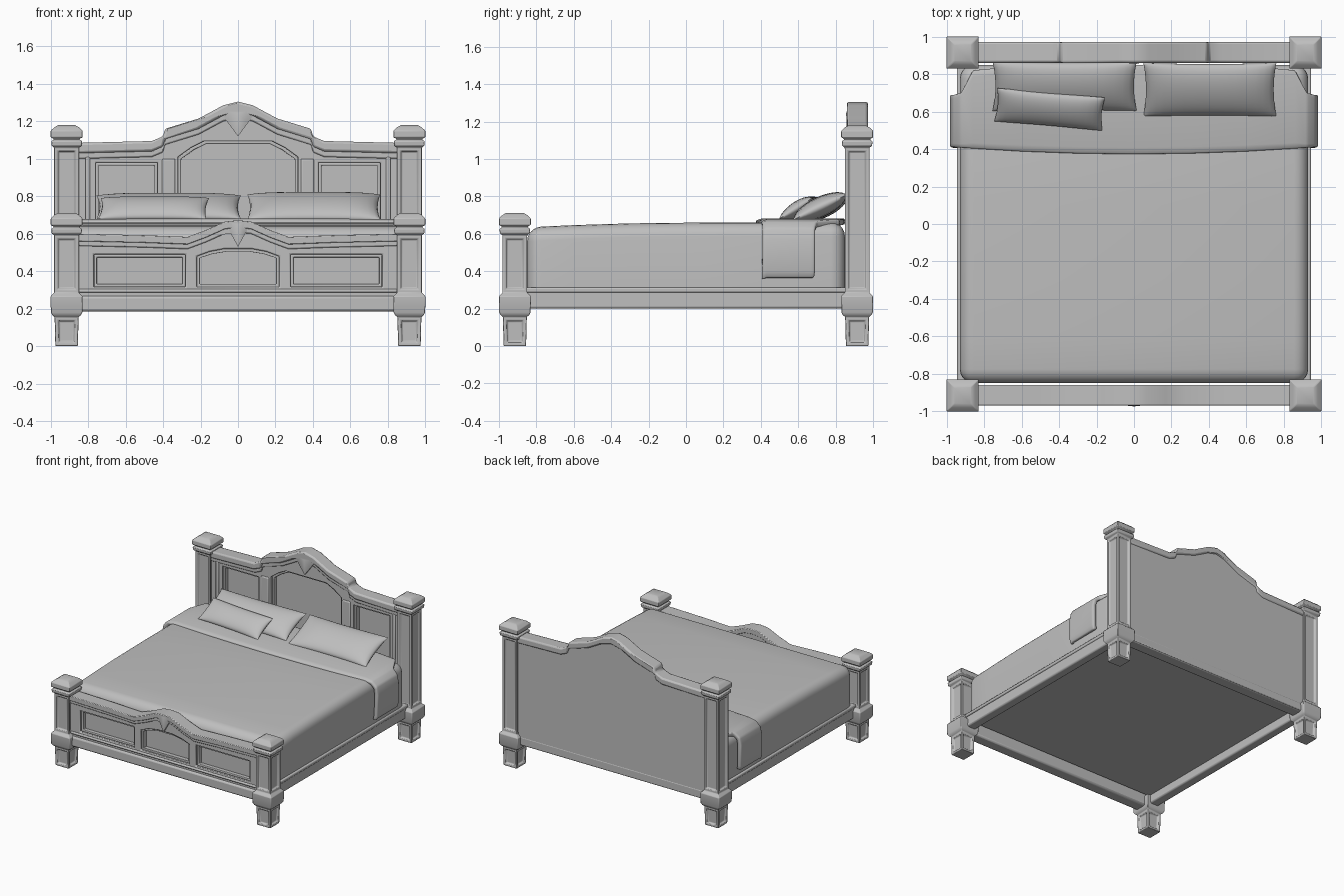
import bpy, bmesh, math
from mathutils import Matrix, Vector

if "Cube" in bpy.data.objects:
    bpy.data.objects.remove(bpy.data.objects["Cube"])

GREY = bpy.data.materials.new("soft grey")
GREY.diffuse_color = (0.52, 0.52, 0.52, 1)
GREY.use_nodes = True
GREY.node_tree.nodes["Principled BSDF"].inputs["Base Color"].default_value = GREY.diffuse_color


def finish(name, bm, bevel=0.0, segs=2, angle=35):
    bmesh.ops.recalc_face_normals(bm, faces=bm.faces)
    me = bpy.data.meshes.new(name)
    bm.to_mesh(me)
    bm.free()
    me.materials.append(GREY)
    ob = bpy.data.objects.new(name, me)
    bpy.context.collection.objects.link(ob)
    if bevel:
        m = ob.modifiers.new("soft edges", 'BEVEL')
        m.width, m.segments, m.limit_method = bevel, segs, 'ANGLE'
    bpy.ops.object.select_all(action='DESELECT')
    bpy.context.view_layer.objects.active = ob
    ob.select_set(True)
    bpy.ops.object.shade_smooth_by_angle(angle=math.radians(angle))
    return ob


def box(name, x, y, z, bevel=0.008):
    bm = bmesh.new()
    bmesh.ops.create_cube(bm, size=1)
    for v in bm.verts:
        v.co = [(a + b) / 2 + c * (b - a) for c, (a, b) in zip(v.co, (x, y, z))]
    return finish(name, bm, bevel)


def board(name, loops, y0, y1, bevel=0.007):
    """Extruded x-z outline; every loop after the first is a hole."""
    cu = bpy.data.curves.new(name, 'CURVE')
    cu.dimensions, cu.fill_mode, cu.extrude = '2D', 'BOTH', abs(y1 - y0) / 2
    for loop in loops:
        sp = cu.splines.new('POLY')
        sp.points.add(len(loop) - 1)
        for p, (x, z) in zip(sp.points, loop):
            p.co = (x, z, 0, 1)
        sp.use_cyclic_u = True
    tmp = bpy.data.objects.new(name + "_outline", cu)
    bpy.context.collection.objects.link(tmp)
    me = bpy.data.meshes.new_from_object(tmp.evaluated_get(bpy.context.evaluated_depsgraph_get()))
    bpy.data.objects.remove(tmp)
    bm = bmesh.new()
    bm.from_mesh(me)
    bpy.data.meshes.remove(me)
    bmesh.ops.remove_doubles(bm, verts=bm.verts, dist=1e-4)
    for v in bm.verts:
        v.co = (v.co.x, (y0 + y1) / 2 - v.co.z, v.co.y)
    return finish(name, bm, bevel)


def mirror(half):
    """Right half of a line, outside to centre, made symmetric."""
    return half + [(-x, z) for x, z in reversed(half) if x > 0]


def drop(line, d):
    return [(x, z - d) for x, z in line]


def shrink(loop, d):
    """Scale a panel outline inward by about d on each side."""
    xs, zs = [p[0] for p in loop], [p[1] for p in loop]
    cx, cz = (min(xs) + max(xs)) / 2, (min(zs) + max(zs)) / 2
    sx, sz = 1 - 2 * d / (max(xs) - min(xs)), 1 - 2 * d / (max(zs) - min(zs))
    return [(cx + (x - cx) * sx, cz + (z - cz) * sz) for x, z in loop]


def keystone(name, y_face, w, z0, z1, depth):
    """Tapered wedge with a blunt tip and a ridge down the front."""
    bm = bmesh.new()
    zm = z0 + (z1 - z0) * .55
    for x, y, z in ((-w, 0, z1 - .02), (w, 0, z1 - .02), (-w * .7, -depth * .6, z1), (w * .7, -depth * .6, z1),
                    (0, -depth, z1 - .01), (-w * .55, -depth * .5, zm), (w * .55, -depth * .5, zm),
                    (0, -depth * .5, z0), (-w, .02, z1 - .02), (w, .02, z1 - .02), (0, .02, z0)):
        bm.verts.new((x, y_face + y, z))
    bmesh.ops.convex_hull(bm, input=bm.verts)
    finish(name, bm)


def panelled(name, top, bottom, holes, face, mid, back):
    """Flat back plate, front frame with openings, and a bead in each opening."""
    base = [(-.86, bottom), (.86, bottom)]
    outline = base + drop(top, .02)
    board(name + "_plate", [outline], mid, back, 0)
    board(name + "_frame", [outline] + holes, face, mid + .005)
    for i, h in enumerate(holes):
        board(f"{name}_bead_{i + 1}", [h, shrink(h, .016)], face + .018, mid + .005, .005)


# headboard
head_top = mirror([(.86, 1.085), (.46, 1.095), (.40, 1.12), (.39, 1.16), (.21, 1.215), (.08, 1.285), (0, 1.305)])
side = [(.43, .5), (.76, .5), (.76, .98), (.43, .98)]
head_holes = [side, [(-x, z) for x, z in reversed(side)],
              [(-.32, .5), (.32, .5)] + mirror([(.32, 1.01), (.25, 1.06), (.18, 1.095)])]
panelled("headboard", head_top, .2, head_holes, .882, .936, .962)
board("headboard_cap", [head_top + drop(head_top, .055)[::-1]], .86, .972, .012)
board("headboard_moulding", [drop(head_top, .05) + drop(head_top, .085)[::-1]], .872, .93, .008)
keystone("headboard_keystone", .868, .085, 1.12, 1.255, .012)
for s in (-1, 1):
    box("headboard_edge_bead", sorted((s * .79, s * .815)), (.87, .9), (.5, 1.01), .006)
    box("headboard_pilaster", sorted((s * .335, s * .405)), (.872, .9), (.5, 1.0), .008)

# footboard
foot_top = mirror([(.86, .6), (.5, .592), (.27, .583), (.17, .62), (.07, .665), (0, .672)])
side = [(.28, .315), (.77, .315), (.77, .49), (.28, .49)]
foot_holes = [side, [(-x, z) for x, z in reversed(side)],
              [(-.22, .315), (.22, .315)] + mirror([(.22, .48), (.15, .505), (.07, .52)])]
panelled("footboard", foot_top, .2, foot_holes, -.95, -.898, -.865)
board("footboard_cap", [foot_top + drop(foot_top, .04)[::-1]], -.97, -.86, .01)
board("footboard_moulding", [drop(foot_top, .035) + drop(foot_top, .065)[::-1]], -.96, -.92, .007)
keystone("footboard_keystone", -.962, .06, .53, .66, .012)
box("footboard_lower_moulding", (-.85, .85), (-.962, -.93), (.285, .305), .008)
box("front_rail", (-.86, .86), (-.965, -.865), (.185, .268), .014)
box("back_rail", (-.86, .86), (.865, .964), (.195, .27), .012)

# side rails
for s in (-1, 1):
    box("side_rail", sorted((s * .86, s * .937)), (-.86, .86), (.2, .3), .012)
    box("side_rail_lip", sorted((s * .86, s * .945)), (-.86, .86), (.285, .312), .008)


# corner posts: square sections stacked upward, with sunk panels in shaft and foot
def post(name, x, y, top):
    rings = [(0, .06), (.155, .064), (.165, .076), (.18, .084), (.265, .086), (.285, .066),
             (top - .12, .066), (top - .11, .08), (top - .085, .082), (top - .08, .07),
             (top - .072, .07), (top - .066, .085), (top - .03, .085), (top - .012, .066), (top, .045)]
    bm = bmesh.new()
    loops = [[bm.verts.new((x + a * h, y + b * h, z)) for a, b in ((-1, -1), (1, -1), (1, 1), (-1, 1))]
             for z, h in rings]
    sunk = []
    for k, (lo, hi) in enumerate(zip(loops, loops[1:])):
        for i in range(4):
            f = bm.faces.new((lo[i], lo[(i + 1) % 4], hi[(i + 1) % 4], hi[i]))
            if k in (0, 5):
                sunk.append(f)
    bm.faces.new(loops[0][::-1])
    bm.faces.new(loops[-1])
    bm.normal_update()
    bmesh.ops.inset_individual(bm, faces=sunk, thickness=.024)
    bmesh.ops.inset_individual(bm, faces=sunk, thickness=.012, depth=-.014)
    finish(name, bm, .005)


for s in (-1, 1):
    post("head_post", s * .915, .915, 1.18)
    post("foot_post", s * .915, -.915, .712)

# mattress with bedcover, resting between the rails, sloping gently to the foot
bm = bmesh.new()
bmesh.ops.create_cube(bm, size=1)
for v in bm.verts:
    v.co = (v.co.x * 1.86, v.co.y * 1.7, .465 + v.co.z * .39)
edges = [e for e in bm.edges if max(v.co.z for v in e.verts) > .5]
bmesh.ops.bevel(bm, geom=edges, offset=.075, segments=5, profile=.5, affect='EDGES')
for cut in (-.6, -.3, .1):
    bmesh.ops.bisect_plane(bm, geom=bm.verts[:] + bm.edges[:] + bm.faces[:],
                           plane_co=(0, cut, 0), plane_no=(0, 1, 0))
for v in bm.verts:
    if v.co.z > .5 and v.co.y < .1:
        v.co.z -= .026 * ((.1 - v.co.y) / .95) ** 2
finish("mattress", bm, angle=60)

# folded-back sheet: thick strip over the top, hanging down both sides
half = [(.97, .362, .685), (.98, .40, .69), (.982, .57, .69), (.968, .63, .69), (.925, .667, .70),
        (.86, .677, .82), (.6, .68, .845), (.3, .682, .85), (0, .682, .85)]
path = half + [(-x, z, y) for x, z, y in half[-2::-1]]
bm = bmesh.new()
rows = []
for x, z, yb in path:
    yf = .37 + .04 * x * x
    rows.append([bm.verts.new((x, yf + (yb - yf) * t, z - (.012 if t == 0 else 0))) for t in (0, .08, .92, 1)])
for a, b in zip(rows, rows[1:]):
    for i in range(3):
        bm.faces.new((a[i], a[i + 1], b[i + 1], b[i]))
sheet = finish("folded_sheet", bm, angle=60)
m = sheet.modifiers.new("thickness", 'SOLIDIFY')
m.thickness = .034
m.offset = -1 if max(sheet.data.polygons, key=lambda p: p.area).normal.z > 0 else 1
m = sheet.modifiers.new("soft edges", 'BEVEL')
m.width, m.segments = .01, 2


# pillows: two domed grids meeting at a pinched seam
def pillow(name, centre, a, b, t, tilt, yaw, n=16):
    bm = bmesh.new()
    for sgn in (1, -1):
        g = {}
        for i in range(n + 1):
            for j in range(n + 1):
                u, v = math.sin((i / n - .5) * math.pi), math.sin((j / n - .5) * math.pi)
                h = t * max(0, (1 - u ** 4) * (1 - v * v)) ** .5
                g[i, j] = bm.verts.new((a * u * (1 - .04 * (1 - v * v)), b * v * (1 - .06 * (1 - u * u)), sgn * h))
        for i in range(n):
            for j in range(n):
                bm.faces.new((g[i, j], g[i + 1, j], g[i + 1, j + 1], g[i, j + 1]))
    bmesh.ops.remove_doubles(bm, verts=bm.verts, dist=1e-4)
    mat = (Matrix.Translation(Vector(centre)) @ Matrix.Rotation(math.radians(yaw), 4, 'Z')
           @ Matrix.Rotation(math.radians(tilt), 4, 'X'))
    bmesh.ops.transform(bm, matrix=mat, verts=bm.verts)
    finish(name, bm, angle=70)


pillow("right_pillow", (.405, .717, .742), .355, .158, .055, 25, 0)
pillow("left_pillow", (-.37, .735, .742), .385, .145, .055, 25, 0)
pillow("small_pillow", (-.45, .612, .735), .29, .105, .042, 32, -5)
